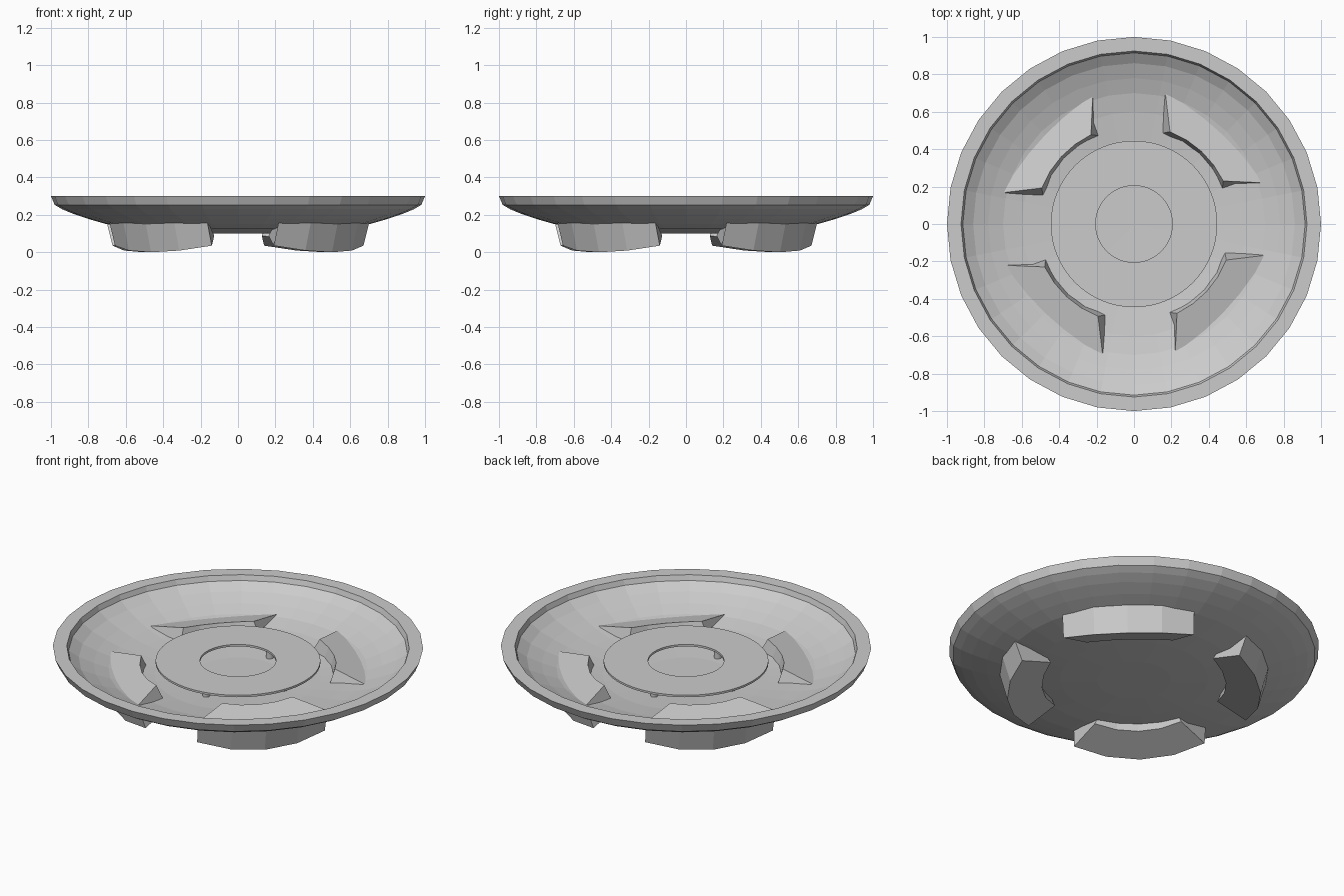
import bpy
from math import sin, cos, pi, radians

if "Cube" in bpy.data.objects:
    bpy.data.objects.remove(bpy.data.objects["Cube"])


def make(name, verts, faces):
    me = bpy.data.meshes.new(name)
    me.from_pydata(verts, [], faces)
    me.validate()
    ob = bpy.data.objects.new(name, me)
    bpy.context.collection.objects.link(ob)
    return ob


def lathe(name, profile, sides, closed=False):
    """Revolve (r, z) points around z; r = 0 points become poles."""
    verts, rings, faces = [], [], []
    for r, z in profile:
        n = 1 if r == 0 else sides
        rings.append([len(verts) + i for i in range(n)])
        verts += [(r * cos(2 * pi * i / sides), r * sin(2 * pi * i / sides), z) for i in range(n)]
    pairs = list(zip(rings, rings[1:]))
    if closed:
        pairs.append((rings[-1], rings[0]))
    for a, b in pairs:
        for i in range(sides):
            j = (i + 1) % sides
            quad = [a[i % len(a)], a[j % len(a)], b[j % len(b)], b[i % len(b)]]
            faces.append(list(dict.fromkeys(quad)))
    return make(name, verts, faces)


# Shallow bowl shell with a flat rim, from bottom centre round to floor centre
lathe("dish", [(0, .1), (.2, .1), (.4, .11), (.55, .125), (.71, .152), (.8, .178),
               (.88, .205), (.94, .23), (.98, .253), (1, .3),
               (.925, .3), (.915, .27), (.86, .232), (.78, .198), (.7, .17),
               (.6, .15), (.45, .132), (.25, .121), (0, .12)], 32)

# Thin raised ring plate in the middle
lathe("ring_plate", [(.205, .208), (.445, .208), (.445, .22), (.205, .22)], 64, True)

# Small pegs holding the ring plate
for k in range(4):
    a = k * pi / 2
    bpy.ops.mesh.primitive_cylinder_add(vertices=12, radius=.02, depth=.1,
                                        location=(.3 * cos(a), .3 * sin(a), .16))
    bpy.context.object.name = f"peg_{k + 1}"


# Curved feet, tilted outwards, passing through the dish
def foot(name, turn, seg=4):
    def low(u):
        return (.685 - u) * .36

    def high(u):
        return .21 - (u - .49) * .25

    # radius, half angle and height rule of the four edges of the section
    edges = [(.497, 28, low), (.685, 31, low), (.725, 29.5, high), (.53, 21.5, high)]
    verts, faces = [], []
    for i in range(seg + 1):
        for r, half, height in edges:
            a = radians(half) * (2 * i / seg - 1)
            u = r * cos(a)
            verts.append((r * cos(a + turn), r * sin(a + turn), height(u)))
    for i in range(seg):
        for j in range(4):
            p, q = i * 4 + j, i * 4 + (j + 1) % 4
            faces.append((p, q, q + 4, p + 4))
    faces += [(3, 2, 1, 0), tuple(seg * 4 + j for j in range(4))]
    make(name, verts, faces)


for k in range(4):
    foot(f"foot_{k + 1}", radians(47.2 + 90 * k))

# Consistent outward normals
for ob in bpy.data.objects:
    bpy.context.view_layer.objects.active = ob
    bpy.ops.object.select_all(action='DESELECT')
    ob.select_set(True)
    bpy.ops.object.mode_set(mode='EDIT')
    bpy.ops.mesh.select_all(action='SELECT')
    bpy.ops.mesh.normals_make_consistent(inside=False)
    bpy.ops.object.mode_set(mode='OBJECT')
